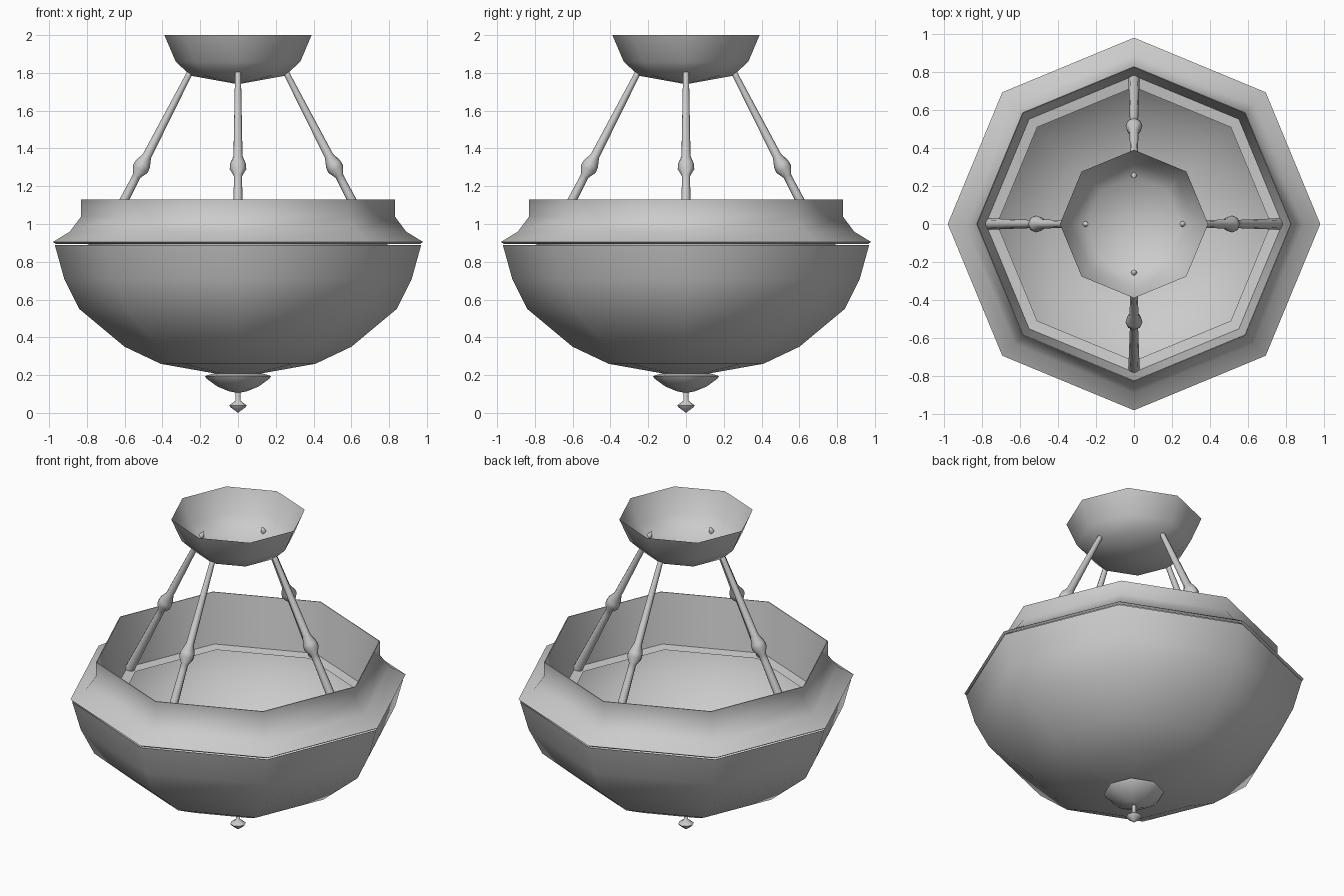
import bpy, bmesh
from math import pi, cos, sin, radians
from mathutils import Vector

if "Cube" in bpy.data.objects:
    bpy.data.objects.remove(bpy.data.objects["Cube"])


def lathe(name, profile, sides=8):
    """Revolve (radius, height) points around z; radius 0 makes a pole."""
    bm = bmesh.new()
    rings = []
    for r, z in profile:
        if r == 0:
            rings.append([bm.verts.new((0, 0, z))])
        else:
            rings.append([bm.verts.new((r * cos(2 * pi * i / sides),
                                        r * sin(2 * pi * i / sides), z))
                          for i in range(sides)])
    for a, b in zip(rings, rings[1:]):
        for i in range(sides):
            j = (i + 1) % sides
            if len(a) == 1:
                bm.faces.new((a[0], b[j], b[i]))
            elif len(b) == 1:
                bm.faces.new((a[i], a[j], b[0]))
            else:
                bm.faces.new((a[i], a[j], b[j], b[i]))
    bmesh.ops.recalc_face_normals(bm, faces=bm.faces)
    mesh = bpy.data.meshes.new(name)
    bm.to_mesh(mesh)
    bm.free()
    obj = bpy.data.objects.new(name, mesh)
    bpy.context.collection.objects.link(obj)
    bpy.ops.object.select_all(action='DESELECT')
    obj.select_set(True)
    bpy.context.view_layer.objects.active = obj
    bpy.ops.object.shade_smooth_by_angle(angle=radians(60))
    return obj


# Ceiling canopy, open at the top
lathe("ceiling_canopy", [(0, 1.74), (0.25, 1.785), (0.33, 1.86), (0.39, 2.0)])

# Octagonal shade bowl
lathe("shade_bowl", [(0, 0.20), (0.13, 0.21), (0.41, 0.26), (0.60, 0.35),
                     (0.84, 0.55), (0.92, 0.71), (0.97, 0.89)])

# Rim band with tapered inner wall and inner ledge
lathe("rim_band", [(0.965, 0.895), (0.98, 0.905), (0.89, 0.96), (0.83, 1.04),
                   (0.83, 1.13), (0.825, 1.13), (0.78, 0.82), (0.72, 0.81)])

# Bottom cap, stem and finial knob
lathe("bottom_cap", [(0, 0.212), (0.12, 0.212), (0.175, 0.195), (0.165, 0.18),
                     (0.11, 0.14), (0.05, 0.115), (0, 0.105)])
lathe("finial", [(0.013, 0.12), (0.013, 0.065), (0.045, 0.04),
                 (0.04, 0.03), (0.01, 0.008), (0, 0.0)])

# Four slanted support rods with a collar
rod_profile = [(0, 0), (0.03, 0.0), (0.022, 0.46), (0.022, 0.50), (0.044, 0.54),
               (0.042, 0.57), (0.024, 0.62), (0.016, 1.09), (0.016, 1.11), (0, 1.15)]
for k in range(4):
    a = k * pi / 2
    radial = Vector((cos(a), sin(a), 0))
    foot = radial * 0.765 + Vector((0, 0, 0.81))
    head = radial * 0.24 + Vector((0, 0, 1.83))
    rod = lathe(f"support_rod_{k + 1}", rod_profile)
    rod.location = foot
    rod.rotation_mode = 'QUATERNION'
    rod.rotation_quaternion = (head - foot).to_track_quat('Z', 'Y')
